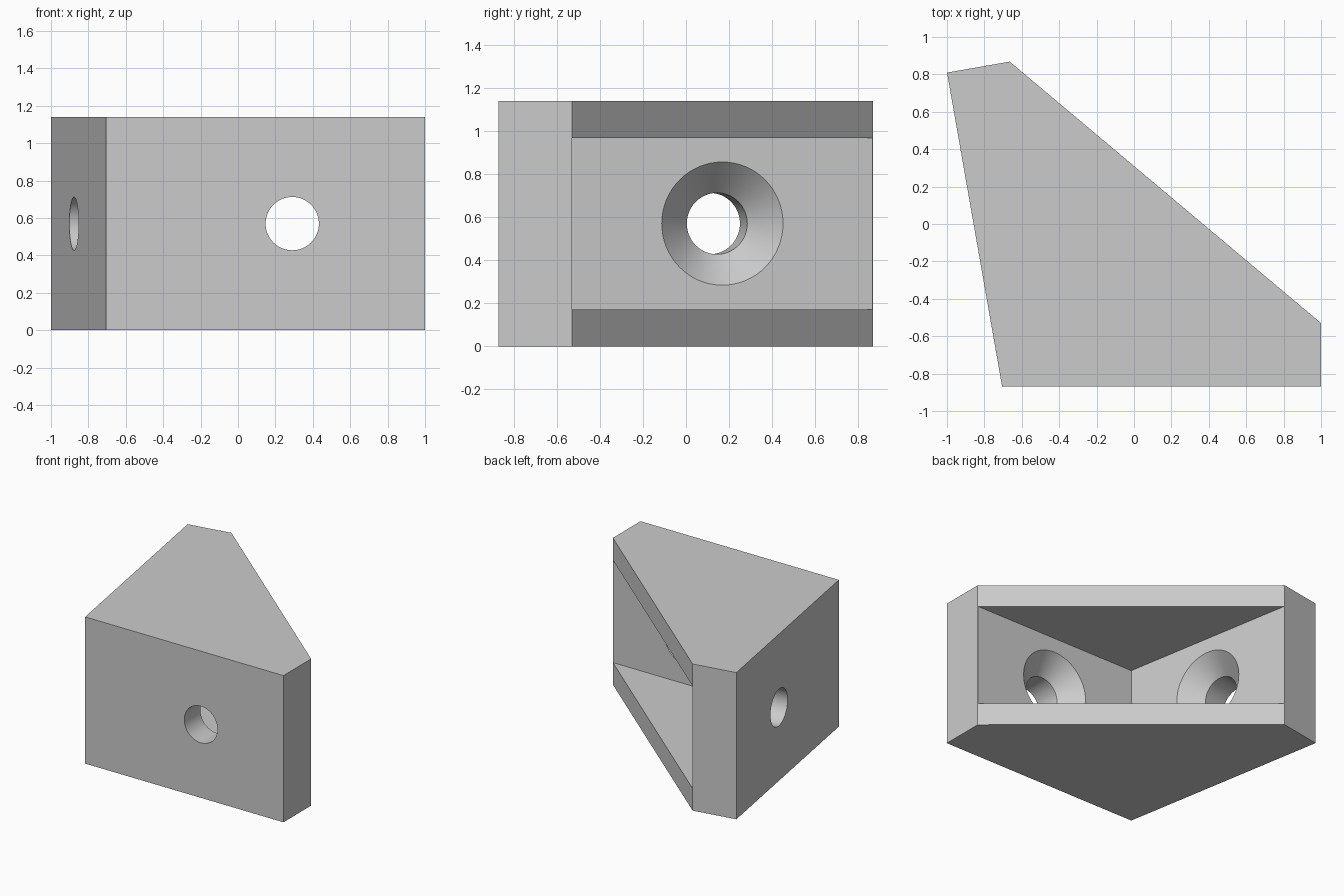
import bpy, bmesh, math
from mathutils import Vector

if "Cube" in bpy.data.objects:
    bpy.data.objects.remove(bpy.data.objects["Cube"])

H, T, L = 1.14, 0.34, 1.705       # height, wall thickness, outer wall length
R = 0.1425                        # bolt hole radius
E = Vector((-0.705, -0.87, 0))    # outer corner
ang = math.radians(99.95)         # angle between the two walls
u = Vector((1, 0, 0))
v = Vector((math.cos(ang), math.sin(ang), 0))
nu = Vector((0, 1, 0))            # inward directions of the walls
nv = Vector((math.sin(ang), -math.cos(ang), 0))

grey = bpy.data.materials.new("plain grey")
grey.diffuse_color = (0.6, 0.6, 0.6, 1)
grey.use_nodes = True
grey.node_tree.nodes["Principled BSDF"].inputs["Base Color"].default_value = grey.diffuse_color


def finish(name, bm):
    bmesh.ops.recalc_face_normals(bm, faces=bm.faces[:])
    me = bpy.data.meshes.new(name)
    bm.to_mesh(me)
    bm.free()
    me.materials.append(grey)
    ob = bpy.data.objects.new(name, me)
    bpy.context.collection.objects.link(ob)
    return ob


def prism(name, pts, z0, z1):
    bm = bmesh.new()
    face = bm.faces.new([bm.verts.new((p.x, p.y, z0)) for p in pts])
    ext = bmesh.ops.extrude_face_region(bm, geom=[face])
    top = [g for g in ext["geom"] if isinstance(g, bmesh.types.BMVert)]
    bmesh.ops.translate(bm, verts=top, vec=(0, 0, z1 - z0))
    return finish(name, bm)


def countersunk_cutter(name, origin, axis, n=64):
    # revolved profile: (distance along axis, radius)
    prof = [(-0.1, R), (T - R, R), (T, 2 * R), (T + 0.05, 2 * R + 0.05)]
    q = axis.to_track_quat('Z', 'Y')
    bm = bmesh.new()
    rings = []
    for d, r in prof:
        rings.append([bm.verts.new(origin + q @ Vector((
            r * math.cos(math.tau * i / n), r * math.sin(math.tau * i / n), d)))
            for i in range(n)])
    for a, b in zip(rings, rings[1:]):
        for i in range(n):
            j = (i + 1) % n
            bm.faces.new((a[i], a[j], b[j], b[i]))
    bm.faces.new(rings[0])
    bm.faces.new(rings[-1])
    return finish(name, bm)


# corner bracket body
body = prism("corner_bracket",
             [E, E + u * L, E + u * L + nu * T, E + v * L + nv * T, E + v * L], 0, H)

# V-shaped pocket, open on the diagonal face
inner = E + (u + v) * ((T + 0.001) / math.sin(ang))
cutters = [prism("pocket_cutter", [inner, inner + u * 2.5, inner + v * 2.5], 0.172, H - 0.172)]

# countersunk bolt hole through each wall
for name, along, inward in (("front", u, nu), ("left", v, nv)):
    origin = E + along * 0.995 + Vector((0, 0, H / 2))
    cutters.append(countersunk_cutter(name + "_hole_cutter", origin, inward))

bpy.context.view_layer.objects.active = body
body.select_set(True)
for c in cutters:
    mod = body.modifiers.new(c.name, 'BOOLEAN')
    mod.operation = 'DIFFERENCE'
    mod.solver = 'EXACT'
    mod.object = c
    bpy.ops.object.modifier_apply(modifier=mod.name)
for c in cutters:
    bpy.data.objects.remove(c, do_unlink=True)
bpy.ops.object.shade_smooth_by_angle(angle=math.radians(30))
